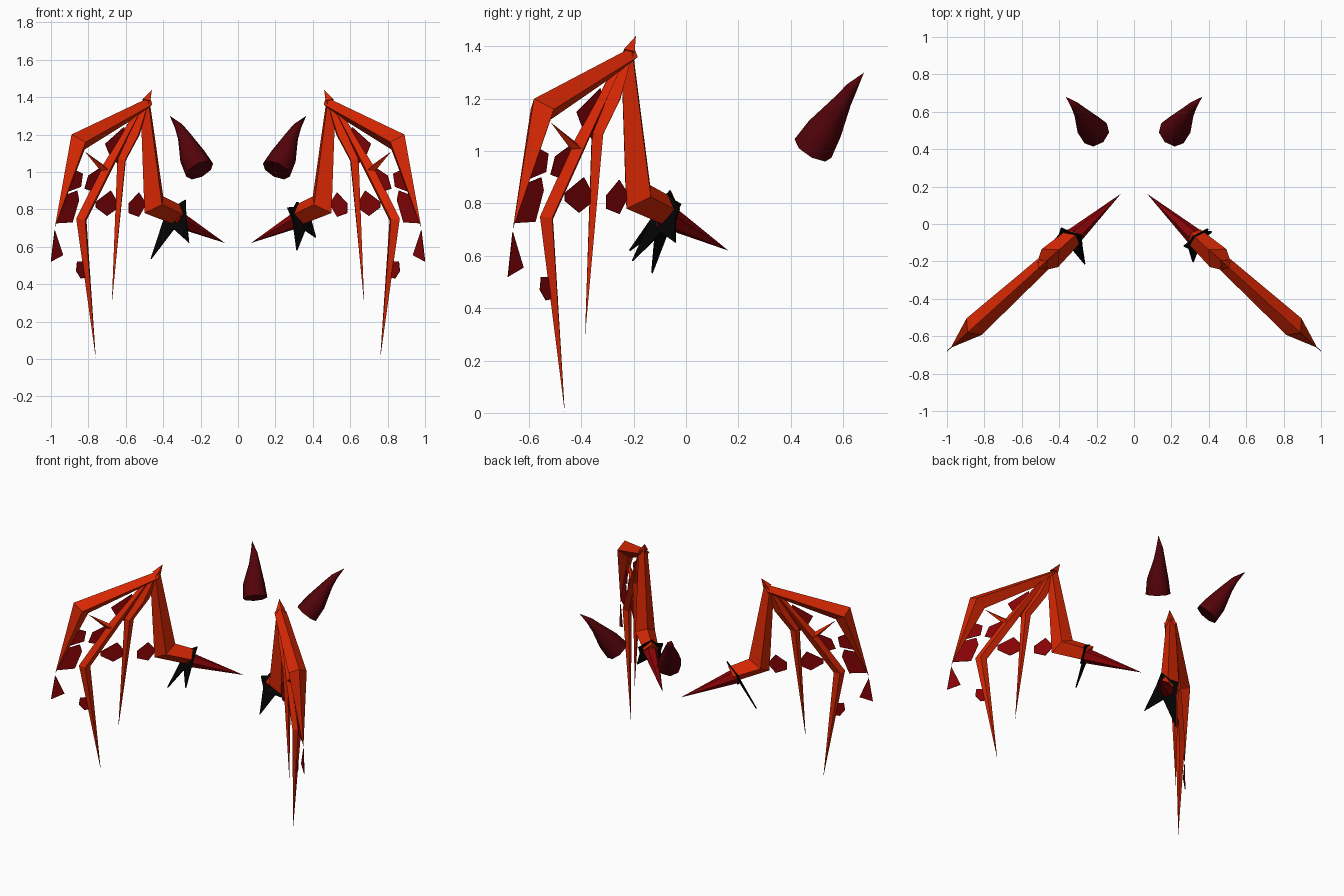
import bpy, bmesh, math
from mathutils import Vector

if "Cube" in bpy.data.objects:
    bpy.data.objects.remove(bpy.data.objects["Cube"], do_unlink=True)


def material(name, color):
    mat = bpy.data.materials.new(name)
    mat.use_nodes = True
    rgba = (*color, 1)
    mat.diffuse_color = rgba
    mat.node_tree.nodes["Principled BSDF"].inputs["Base Color"].default_value = rgba
    return mat


ORANGE = material("burnt orange", (0.68, 0.02, 0.001))
CRIMSON = material("crimson", (0.24, 0.001, 0.002))
MAROON = material("dark maroon", (0.085, 0.001, 0.003))
BLACK = material("black", (0.001, 0.001, 0.001))

# Each wing lies in an upright plane that slants outward and forward
ALONG = Vector((0.9, -0.82, 0)).normalized()
NORMAL = Vector((-ALONG.y, ALONG.x, 0))


def on_wing(x, z):
    return Vector((x, 0.225 - 0.905 * x, z))


def loft(name, rings, mat, side=1, smooth=False):
    """Skin a row of equal rings, cap both ends and weld collapsed tips."""
    bm = bmesh.new()
    rows = [[bm.verts.new((p.x * side, p.y, p.z)) for p in ring] for ring in rings]
    n = len(rows[0])
    for a, b in zip(rows, rows[1:]):
        for i in range(n):
            j = (i + 1) % n
            bm.faces.new((a[i], a[j], b[j], b[i]))
    bm.faces.new(rows[0][::-1])
    bm.faces.new(rows[-1])
    bmesh.ops.remove_doubles(bm, verts=bm.verts, dist=0.0005)
    bmesh.ops.recalc_face_normals(bm, faces=bm.faces)
    mesh = bpy.data.meshes.new(name)
    bm.to_mesh(mesh)
    bm.free()
    mesh.materials.append(mat)
    obj = bpy.data.objects.new(name, mesh)
    bpy.context.collection.objects.link(obj)
    if smooth:
        bpy.ops.object.select_all(action="DESELECT")
        obj.select_set(True)
        bpy.context.view_layer.objects.active = obj
        bpy.ops.object.shade_smooth_by_angle(angle=math.radians(50))


def plate(name, points, normal, half, mat, side):
    """Thin sheet with the given outline."""
    loft(name, [[p + normal * t for p in points] for t in (-half, half)], mat, side)


def blade(name, sections, side):
    """Diamond-section limb: two edge points and a half thickness per section."""
    rings = []
    for xa, za, xb, zb, t in sections:
        a, b = on_wing(xa, za), on_wing(xb, zb)
        mid = (a + b) / 2
        rings.append([a, mid + NORMAL * t, b, mid - NORMAL * t])
    loft(name, rings, ORANGE, side)


def tube(name, stations, mat, sides, side=1, smooth=False):
    """Round section along a path of (point, radius), square to the path."""
    pts = [Vector(p) for p, r in stations]
    rings = []
    for i, (p, r) in enumerate(stations):
        axis = pts[min(i + 1, len(pts) - 1)] - pts[max(i - 1, 0)]
        u = axis.cross(Vector((0, 0, 1))).normalized()
        v = axis.cross(u).normalized()
        angles = [2 * math.pi * k / sides for k in range(sides)]
        rings.append([pts[i] + (u * math.cos(a) + v * math.sin(a)) * r for a in angles])
    loft(name, rings, mat, side, smooth)


BLADES = {
    "wing_arm": [(0.475, 1.40, 0.52, 1.33, 0.03), (0.40, 0.87, 0.50, 0.78, 0.065),
                 (0.30, 0.82, 0.345, 0.72, 0.05)],
    "wing_top_bar": [(0.47, 1.40, 0.50, 1.32, 0.04), (0.89, 1.20, 0.82, 1.12, 0.06),
                     (0.98, 0.70, 0.98, 0.70, 0)],
    "wing_inner_finger": [(0.48, 1.36, 0.53, 1.34, 0.03), (0.525, 1.20, 0.585, 1.20, 0.035),
                          (0.60, 1.06, 0.645, 1.07, 0.03), (0.675, 0.29, 0.675, 0.29, 0)],
    "wing_long_finger": [(0.51, 1.35, 0.54, 1.34, 0.02), (0.68, 1.0, 0.72, 1.04, 0.03),
                         (0.81, 0.74, 0.865, 0.75, 0.03), (0.76, 0, 0.76, 0, 0)],
    "wing_finger_spur": [(0.68, 1.01, 0.73, 1.0, 0.025), (0.82, 1.11, 0.82, 1.11, 0)],
    "wing_thorn": [(0.47, 1.37, 0.51, 1.39, 0.03), (0.46, 1.44, 0.46, 1.44, 0)],
}

# Torn membrane scraps between the fingers
SCRAPS = [
    [(0.61, 1.24), (0.71, 1.15), (0.69, 1.10), (0.64, 1.04), (0.59, 1.14)],
    [(0.89, 1.02), (0.83, 0.99), (0.84, 0.92), (0.92, 0.89)],
    [(0.80, 0.98), (0.74, 1.02), (0.71, 0.95), (0.76, 0.89), (0.82, 0.91)],
    [(0.94, 0.87), (0.86, 0.90), (0.85, 0.85), (0.885, 0.73), (0.97, 0.725)],
    [(0.76, 0.84), (0.68, 0.90), (0.63, 0.815), (0.70, 0.765), (0.76, 0.81)],
    [(0.585, 0.83), (0.53, 0.89), (0.49, 0.83), (0.53, 0.76), (0.585, 0.78)],
    [(0.98, 0.69), (0.935, 0.555), (1, 0.52)],
    [(0.86, 0.52), (0.81, 0.52), (0.79, 0.44), (0.84, 0.43), (0.865, 0.47)],
]

# Claw tips in order around each star, turned differently on the two wings
CLAWS = {
    1: [(0.315, -0.205, 0.58), (0.415, -0.04, 0.65), (0.395, -0.025, 0.78),
        (0.315, -0.07, 0.84), (0.265, -0.12, 0.81)],
    -1: [(0.465, -0.13, 0.535), (0.262, -0.215, 0.62), (0.28, -0.06, 0.85),
         (0.39, -0.02, 0.8)],
}

for side, label in ((1, "left"), (-1, "right")):
    for name, sections in BLADES.items():
        blade(f"{label}_{name}", sections, side)

    for i, outline in enumerate(SCRAPS):
        pts = [on_wing(x, z) for x, z in outline]
        plate(f"{label}_membrane_scrap_{i + 1}", pts, NORMAL, 0.002, CRIMSON, side)

    # Stabbing spike
    root, tip = on_wing(0.34, 0.755), on_wing(0.07, 0.62)
    tube(f"{label}_spike", [(root, 0.05), (tip, 0)], CRIMSON, 6, side)

    # Flat claw star around the spike root, with a valley between each two tips
    tips = [Vector(p) for p in CLAWS[side]]
    star = []
    for a, b in zip(tips, tips[1:] + tips[:1]):
        between = (a - root).normalized() + (b - root).normalized()
        star += [a, root + between.normalized() * 0.07]
    facing = (tips[1] - tips[0]).cross(tips[2] - tips[0]).normalized()
    plate(f"{label}_claw_star", star, facing, 0.004, BLACK, side)

    # Floating horn, bent toward its tip
    horn = [((0.205, 0.485, 1.01), 0.08), ((0.245, 0.53, 1.085), 0.07),
            ((0.288, 0.598, 1.19), 0.036), ((0.318, 0.635, 1.245), 0.022),
            ((0.365, 0.68, 1.3), 0)]
    tube(f"{label}_horn", horn, MAROON, 8, side, smooth=True)
